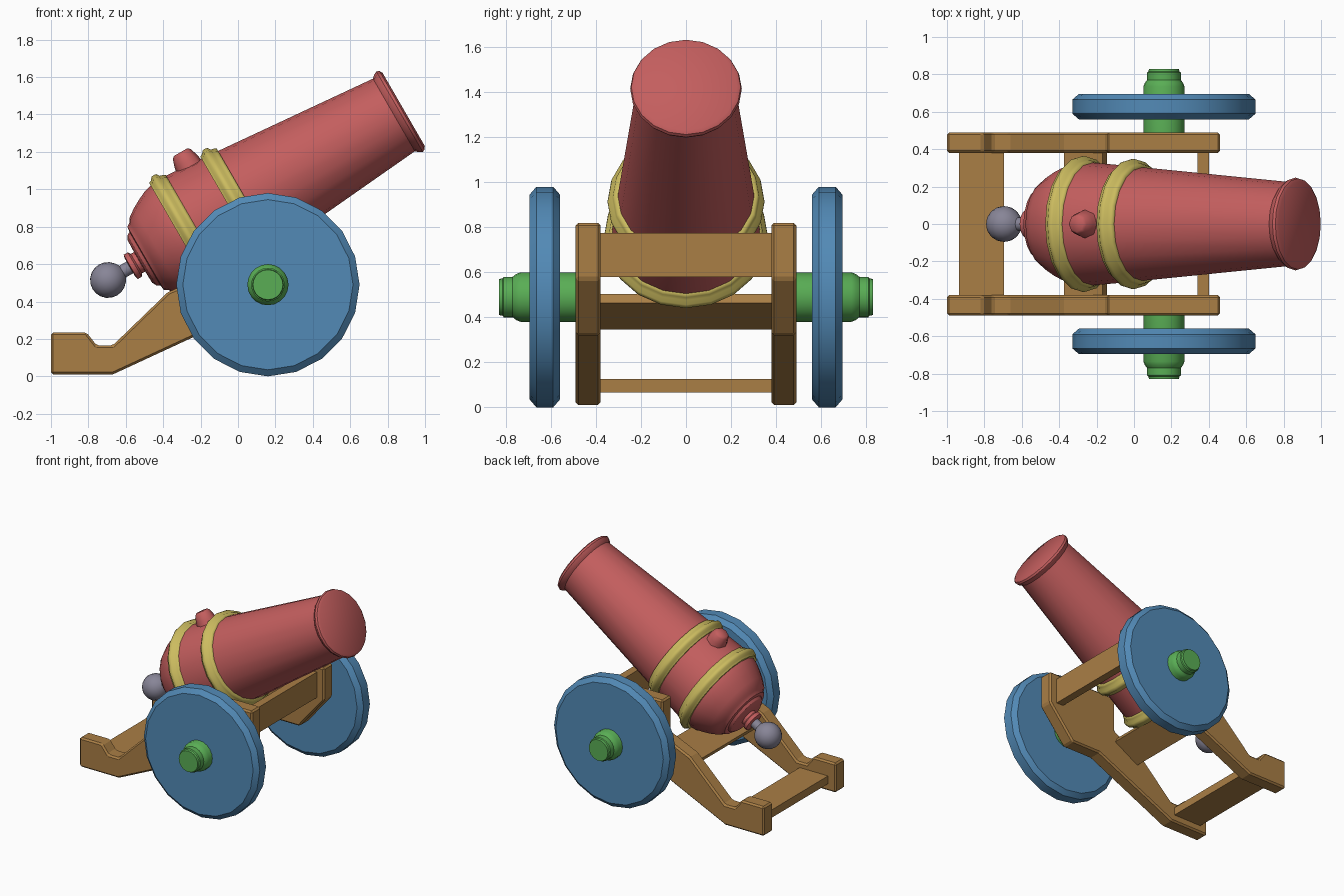
import bpy, bmesh
from math import sin, cos, pi, radians
from mathutils import Matrix, Vector

if "Cube" in bpy.data.objects:
    bpy.data.objects.remove(bpy.data.objects["Cube"])


def material(name, rgb):
    m = bpy.data.materials.new(name)
    m.diffuse_color = (*rgb, 1)
    m.use_nodes = True
    m.node_tree.nodes["Principled BSDF"].inputs["Base Color"].default_value = m.diffuse_color
    return m


RED = material("red", (0.55, 0.112, 0.112))
YELLOW = material("yellow", (0.60, 0.50, 0.115))
BLUE = material("blue", (0.085, 0.254, 0.47))
GREEN = material("green", (0.10, 0.42, 0.09))
WOOD = material("wood", (0.40, 0.21, 0.06))
IRON = material("iron", (0.245, 0.235, 0.31))


def finish(bm, name, mat, smooth=32):
    bmesh.ops.remove_doubles(bm, verts=bm.verts, dist=1e-5)
    bmesh.ops.recalc_face_normals(bm, faces=bm.faces)
    me = bpy.data.meshes.new(name)
    bm.to_mesh(me)
    bm.free()
    ob = bpy.data.objects.new(name, me)
    bpy.context.collection.objects.link(ob)
    me.materials.append(mat)
    if smooth:
        bpy.ops.object.select_all(action='DESELECT')
        ob.select_set(True)
        bpy.context.view_layer.objects.active = ob
        bpy.ops.object.shade_smooth_by_angle(angle=radians(smooth))
    return ob


def lathe(name, profile, matrix, mat, n=20, closed=False, smooth=32):
    """Spin (distance along axis, radius) points about local x."""
    bm = bmesh.new()
    rings = [[bm.verts.new(matrix @ Vector((t, r * cos(2 * pi * i / n), r * sin(2 * pi * i / n))))
              for i in range(n)] for t, r in profile]
    pairs = list(zip(rings, rings[1:]))
    if closed:
        pairs.append((rings[-1], rings[0]))
    else:
        bm.faces.new(rings[0])
        bm.faces.new(rings[-1])
    for a, b in pairs:
        for i in range(n):
            j = (i + 1) % n
            bm.faces.new((a[i], a[j], b[j], b[i]))
    return finish(bm, name, mat, smooth)


def extrude_y(name, outline, y0, y1, bevel=0.012):
    """Extrude an (x, z) outline from y0 to y1 with chamfered edges."""
    bm = bmesh.new()
    f = bm.faces.new([bm.verts.new((x, y0, z)) for x, z in outline])
    new = bmesh.ops.extrude_face_region(bm, geom=[f])["geom"]
    bmesh.ops.translate(bm, vec=(0, y1 - y0, 0),
                        verts=[v for v in new if isinstance(v, bmesh.types.BMVert)])
    ob = finish(bm, name, WOOD, smooth=0)
    if bevel:
        mod = ob.modifiers.new("chamfer", 'BEVEL')
        mod.width, mod.segments = bevel, 1
    return ob


# Barrel axis: starts at the rear knob and rises 30 degrees towards the muzzle
AXIS = Matrix.Translation((-0.695, 0, 0.515)) @ Matrix.Rotation(radians(-30), 4, 'Y')

# Barrel with stepped breech and muzzle lip
lathe("barrel", [(0.135, 0.055), (0.14, 0.075), (0.165, 0.075), (0.175, 0.06), (0.195, 0.06),
                 (0.197, 0.13), (0.21, 0.155), (0.228, 0.165), (0.232, 0.195), (0.255, 0.21),
                 (0.265, 0.23), (0.31, 0.262), (0.36, 0.29), (0.41, 0.313), (0.46, 0.325),
                 (0.55, 0.328), (0.80, 0.308), (1.765, 0.224), (1.782, 0.240), (1.80, 0.248),
                 (1.815, 0.243), (1.825, 0.226)], AXIS, RED)

# Rear knob and its neck
ball = [(-0.096 * cos(pi * i / 10), 0.096 * sin(pi * i / 10)) for i in range(9)]
lathe("knob", ball + [(0.09, 0.036), (0.15, 0.036)], AXIS, IRON)

# Two raised bands
for name, t, r in (("rear_band", 0.45, 0.364), ("front_band", 0.757, 0.349)):
    lathe(name, [(t, r - 0.05), (t, r - 0.025), (t + 0.015, r - 0.018), (t + 0.027, r - 0.003),
                 (t + 0.04, r), (t + 0.056, r - 0.003), (t + 0.068, r - 0.02),
                 (t + 0.085, r - 0.024), (t + 0.098, r - 0.032), (t + 0.098, r - 0.05)],
          AXIS, YELLOW, closed=True, smooth=60)

# Vent stub on top of the breech
vent = AXIS @ Matrix.Translation((0.678, 0, 0)) @ Matrix.Rotation(radians(-90), 4, 'Y')
lathe("vent", [(0.29, 0.078), (0.34, 0.07), (0.385, 0.055), (0.398, 0.042)], vent, RED, n=8,
      smooth=50)

# Wheels, hubs and carriage cheeks on both sides
CHEEK = [(-1, 0.01), (-1, 0.235), (-0.81, 0.235), (-0.755, 0.165), (-0.67, 0.165),
         (-0.375, 0.45), (-0.145, 0.55), (-0.145, 0.82), (0.46, 0.82), (0.46, 0.57),
         (0.25, 0.32), (0, 0.32), (-0.67, 0.01)]
for side, s in (("left", 1), ("right", -1)):
    out = Matrix.Translation((0.16, 0, 0.49)) @ Matrix.Rotation(radians(90 * s), 4, 'Z')
    lathe(side + "_wheel", [(0.56, 0.455), (0.59, 0.49), (0.665, 0.49), (0.695, 0.455)], out, BLUE)
    lathe(side + "_hub", [(0.45, 0.11), (0.735, 0.11), (0.755, 0.102), (0.77, 0.09),
                          (0.81, 0.09), (0.815, 0.083), (0.83, 0.08)], out, GREEN)
    extrude_y(side + "_cheek", CHEEK, s * 0.38, s * 0.49)

# Cross members between the cheeks
extrude_y("front_crossbeam", [(0.34, 0.58), (0.40, 0.58), (0.40, 0.775), (0.34, 0.775)],
          -0.39, 0.39, 0)
extrude_y("middle_crossbeam", [(-0.35, 0.345), (-0.145, 0.463), (-0.168, 0.503), (-0.373, 0.385)],
          -0.39, 0.39, 0)
extrude_y("rear_crossbeam", [(-0.935, 0.065), (-0.695, 0.065), (-0.695, 0.125), (-0.935, 0.125)],
          -0.39, 0.39, 0)
